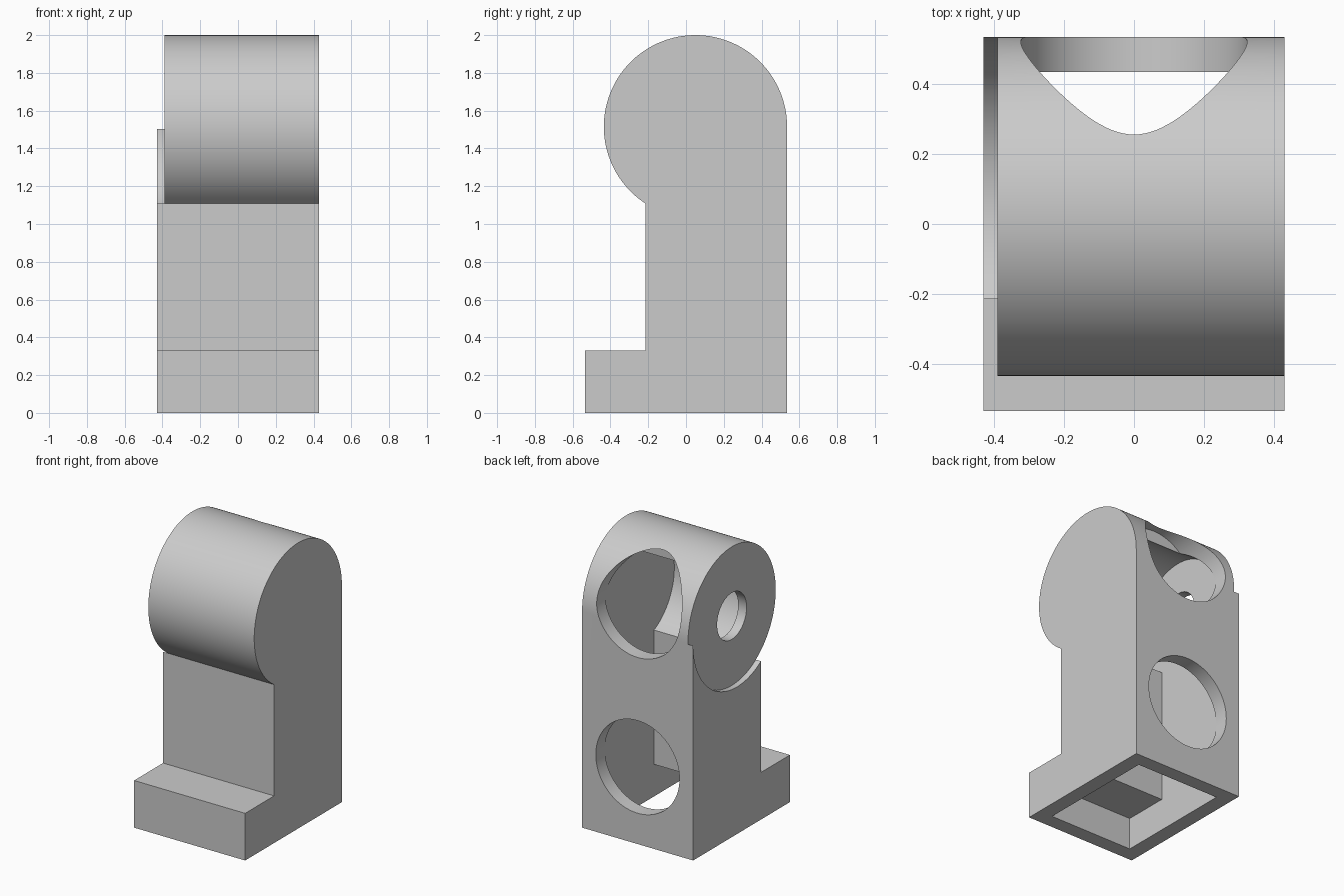
import bpy, bmesh, math

if "Cube" in bpy.data.objects:
    bpy.data.objects.remove(bpy.data.objects["Cube"])

AXIS_Y, AXIS_Z, RADIUS = 0.05, 1.515, 0.485   # hip barrel
HALF_W, WALL = 0.43, 0.105

grey = bpy.data.materials.new("plain_grey")
grey.use_nodes = True
GREY = (0.6, 0.6, 0.6, 1)
grey.diffuse_color = GREY
grey.node_tree.nodes["Principled BSDF"].inputs["Base Color"].default_value = GREY


def extrude_profile(name, points, x0, x1):
    """Extrude a closed (y, z) outline along x."""
    bm = bmesh.new()
    face = bm.faces.new([bm.verts.new((x0, y, z)) for y, z in points])
    out = bmesh.ops.extrude_face_region(bm, geom=[face])
    moved = [v for v in out["geom"] if isinstance(v, bmesh.types.BMVert)]
    bmesh.ops.translate(bm, verts=moved, vec=(x1 - x0, 0, 0))
    bmesh.ops.recalc_face_normals(bm, faces=bm.faces)
    mesh = bpy.data.meshes.new(name)
    bm.to_mesh(mesh)
    bm.free()
    mesh.materials.append(grey)
    obj = bpy.data.objects.new(name, mesh)
    bpy.context.collection.objects.link(obj)
    return obj


def leg_outline(radius, back, shin, toe, step, bottom):
    """Side outline: foot, shin and round hip."""
    end = 2 * math.pi - math.acos((shin - AXIS_Y) / radius)
    n = 96
    arc = [(AXIS_Y + radius * math.cos(end * i / n),
            AXIS_Z + radius * math.sin(end * i / n)) for i in range(n + 1)]
    return [(back, bottom)] + arc + [(shin, step), (toe, step), (toe, bottom)]


def cylinder(name, radius, depth, location, rotation):
    bpy.ops.mesh.primitive_cylinder_add(vertices=128, radius=radius, depth=depth,
                                        location=location, rotation=rotation)
    obj = bpy.context.object
    obj.name = name
    obj.data.materials.append(grey)
    return obj


def cut(target, cutter):
    cutter.hide_render = True
    mod = target.modifiers.new("cut", "BOOLEAN")
    mod.operation, mod.solver, mod.object = "DIFFERENCE", "EXACT", cutter
    bpy.context.view_layer.objects.active = target
    bpy.ops.object.modifier_apply(modifier=mod.name)
    bpy.data.objects.remove(cutter)


# Solid leg
leg = extrude_profile("leg", leg_outline(RADIUS, 0.535, -0.215, -0.535, 0.33, 0),
                      -HALF_W, HALF_W)

# Hollow inside, open at the bottom
cavity = extrude_profile("cavity_cutter",
                         leg_outline(RADIUS - 0.1, 0.435, -0.215 + WALL,
                                     -0.535 + WALL, 0.33 - WALL, -0.2),
                         -HALF_W + WALL, HALF_W - WALL)
cut(leg, cavity)

# Shallow round recess and pin hole on the inner side
ACROSS = (0, math.pi / 2, 0)
cut(leg, cylinder("recess_cutter", RADIUS + 0.0003, 0.2,
                  (-0.49, AXIS_Y, AXIS_Z), ACROSS))
cut(leg, cylinder("pin_hole_cutter", 0.163, 0.4, (-0.4, AXIS_Y, AXIS_Z), ACROSS))

# Two round sockets in the back
for height in (0.54, 1.63):
    cut(leg, cylinder("socket_cutter", 0.324, 0.5, (0, 0.45, height),
                      (math.pi / 2, 0, 0)))

bpy.ops.object.select_all(action="DESELECT")
leg.select_set(True)
bpy.context.view_layer.objects.active = leg
bpy.ops.object.shade_smooth_by_angle(angle=math.radians(30))
